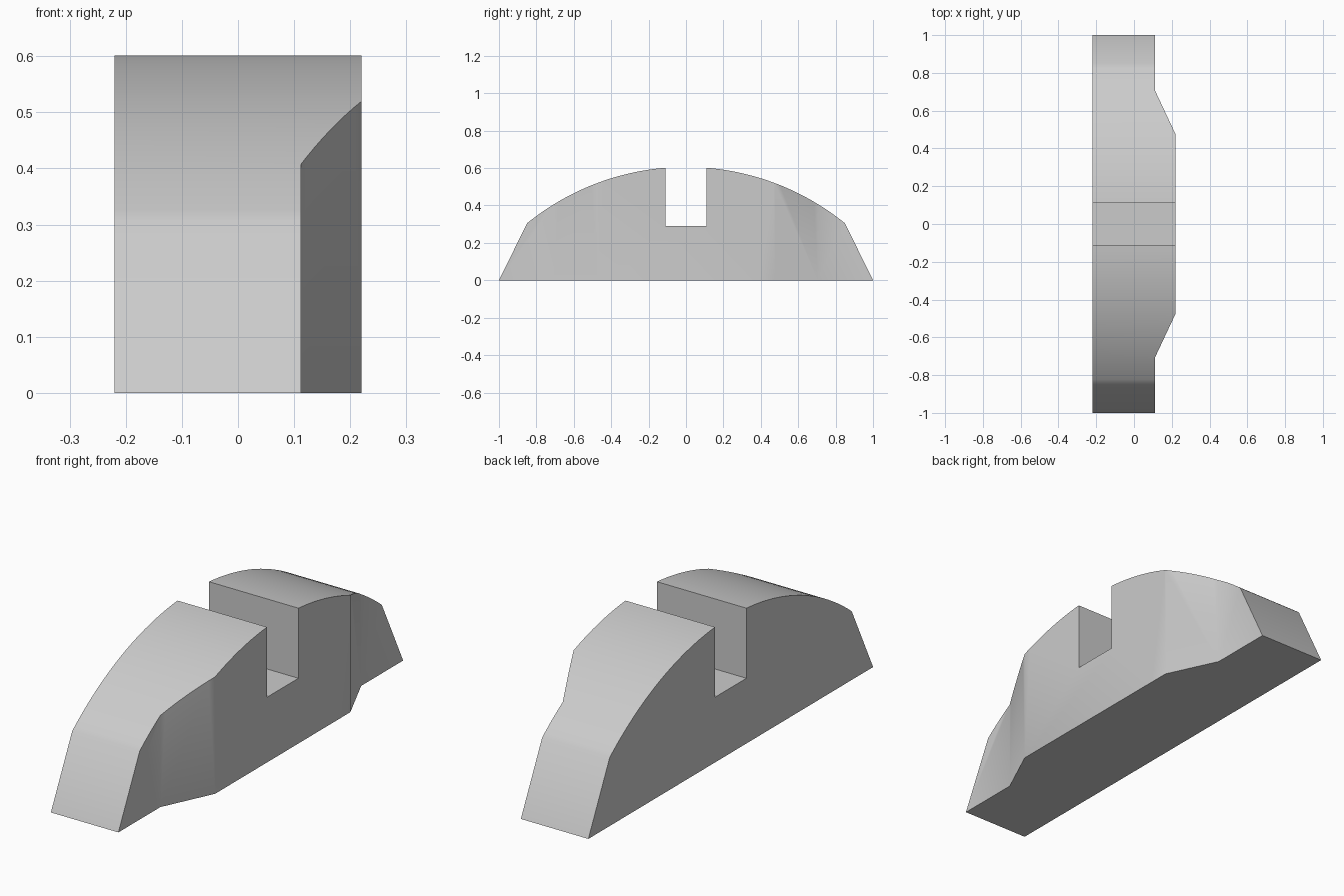
import bpy
import bmesh
import math
from mathutils import Vector

cube = bpy.data.objects.get("Cube")
if cube:
    bpy.data.objects.remove(cube, do_unlink=True)

grey = bpy.data.materials.new("plain grey")
grey.use_nodes = True
colour = (0.6, 0.6, 0.6, 1)
grey.diffuse_color = colour
grey.node_tree.nodes["Principled BSDF"].inputs["Base Color"].default_value = colour


def prism(name, points, sweep):
    """Extrude a closed outline along the sweep vector."""
    bm = bmesh.new()
    face = bm.faces.new([bm.verts.new(p) for p in points])
    result = bmesh.ops.extrude_face_region(bm, geom=[face])
    moved = [v for v in result["geom"] if isinstance(v, bmesh.types.BMVert)]
    bmesh.ops.translate(bm, verts=moved, vec=Vector(sweep))
    bmesh.ops.recalc_face_normals(bm, faces=bm.faces)
    mesh = bpy.data.meshes.new(name)
    bm.to_mesh(mesh)
    bm.free()
    mesh.materials.append(grey)
    obj = bpy.data.objects.new(name, mesh)
    bpy.context.collection.objects.link(obj)
    return obj


# Arched side profile: half outline from the slot floor to the foot, mirrored
radius, peak, shoulder, slot, steps = 1.35, 0.606, 0.85, 0.11, 24
half = [(slot, 0.29)]
start, end = math.asin(slot / radius), math.asin(shoulder / radius)
for i in range(steps + 1):
    a = start + (end - start) * i / steps
    half.append((radius * math.sin(a), peak - radius * (1 - math.cos(a))))
half.append((1, 0))
outline = half + [(-y, z) for y, z in reversed(half)]
block = prism("arched_block", [(-0.22, y, z) for y, z in outline], (0.44, 0, 0))

# Plan outline that narrows both ends on the left side
plan = [(-0.3, 1.1), (0.112, 1.1), (0.112, 0.705), (0.22, 0.475)]
plan += [(x, -y) for x, y in reversed(plan)]
cutter = prism("plan_cutter", [(x, y, -0.1) for x, y in plan], (0, 0, 1))
cutter.hide_render = True

# Trim the block to the plan, then drop the cutter
trim = block.modifiers.new("trim", "BOOLEAN")
trim.operation = "INTERSECT"
trim.solver = "EXACT"
trim.object = cutter
bpy.ops.object.select_all(action="DESELECT")
block.select_set(True)
bpy.context.view_layer.objects.active = block
bpy.ops.object.modifier_apply(modifier=trim.name)
bpy.data.objects.remove(cutter, do_unlink=True)
bpy.ops.object.shade_smooth_by_angle(angle=math.radians(30))
